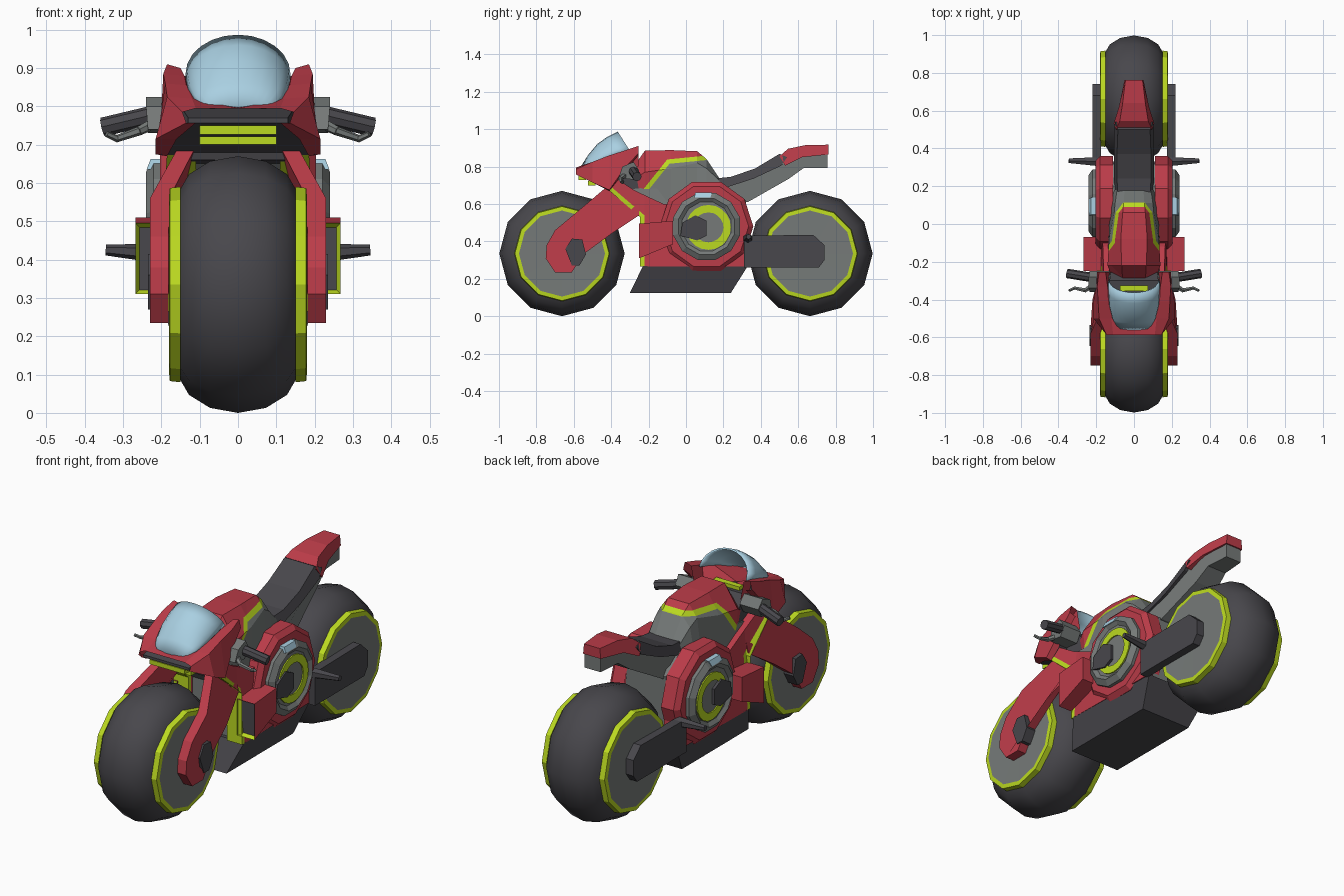
import bpy, bmesh, math
from mathutils import Vector


def mat(name, rgb):
    m = bpy.data.materials.new(name)
    m.diffuse_color = (*rgb, 1)
    return m


RED = mat("red_paint", (0.50, 0.045, 0.066))
LIME = mat("lime_trim", (0.50, 0.70, 0.015))
GREY = mat("grey_metal", (0.18, 0.195, 0.19))
DARK = mat("dark_rubber", (0.065, 0.063, 0.072))
BLUE = mat("pale_blue_glass", (0.40, 0.63, 0.76))


def finish(name, bm, mats):
    """Turn a right-hand half mesh into an object mirrored across x = 0."""
    bmesh.ops.recalc_face_normals(bm, faces=bm.faces[:])
    me = bpy.data.meshes.new(name)
    bm.to_mesh(me)
    bm.free()
    for m in mats:
        me.materials.append(m)
    ob = bpy.data.objects.new(name, me)
    bpy.context.collection.objects.link(ob)
    ob.modifiers.new("mirror", 'MIRROR')
    return ob


def slab(name, pts, mats, xin=0.0, edit=None):
    """Side profile of (y, z, outer x[, inner x]) points, thick in x."""
    bm = bmesh.new()
    out = [bm.verts.new((p[2], p[0], p[1])) for p in pts]
    inn = [bm.verts.new((p[3] if len(p) > 3 else xin, p[0], p[1])) for p in pts]
    n = len(pts)
    bm.faces.new(out)
    if xin != 0:
        bm.faces.new(inn[::-1])
    for i in range(n):
        j = (i + 1) % n
        bm.faces.new((out[j], out[i], inn[i], inn[j]))
    bmesh.ops.recalc_face_normals(bm, faces=bm.faces[:])
    if edit:
        edit(bm)
    return finish(name, bm, mats)


def box(name, x, y, z, m):
    return slab(name, [(y[0], z[0], x[1]), (y[1], z[0], x[1]), (y[1], z[1], x[1]), (y[0], z[1], x[1])], [m], x[0])


def lathe(name, prof, cy, cz, seg, mats, strips, turn=0.0, smooth=()):
    """Spin (radius, x) points about the x axis; strips gives a material per band."""
    bm = bmesh.new()
    rings = []
    for r, x in prof:
        if r == 0:
            rings.append([bm.verts.new((x, cy, cz))] * seg)
        else:
            rings.append([bm.verts.new((x, cy + r * math.cos(turn + math.tau * i / seg),
                                        cz + r * math.sin(turn + math.tau * i / seg))) for i in range(seg)])
    for k, (a, b) in enumerate(zip(rings, rings[1:])):
        for i in range(seg):
            j = (i + 1) % seg
            vs = list(dict.fromkeys((a[i], a[j], b[j], b[i])))
            f = bm.faces.new(vs)
            f.material_index = strips[k]
            f.smooth = strips[k] in smooth
    return finish(name, bm, mats)


def loft(name, sections, mats, strips=None, cap=True, edit=None, smooth=False):
    """Skin half sections (y, [(x, z), ...]); x, z may be (x, y, z) too."""
    bm = bmesh.new()
    rows = [[bm.verts.new((p[0], y, p[1]) if len(p) == 2 else p) for p in sec] for y, sec in sections]
    for a, b in zip(rows, rows[1:]):
        for i in range(len(a) - 1):
            f = bm.faces.new((a[i], a[i + 1], b[i + 1], b[i]))
            f.material_index = strips[i] if strips else 0
            f.smooth = smooth
    if cap:
        bm.faces.new(rows[0])
        bm.faces.new(rows[-1][::-1])
    if edit:
        edit(bm)
    return finish(name, bm, mats)


def tube(name, p, q, r0, r1, m, seg=8):
    bm = bmesh.new()
    p, q = Vector(p), Vector(q)
    bmesh.ops.create_cone(bm, cap_ends=True, segments=seg, radius1=r0, radius2=r1, depth=(q - p).length)
    bmesh.ops.rotate(bm, verts=bm.verts, matrix=(q - p).to_track_quat('Z', 'Y').to_matrix())
    bmesh.ops.translate(bm, verts=bm.verts, vec=(p + q) / 2)
    return finish(name, bm, [m])


def stripe(lines, width, combine, indices):
    """Cut along side-view lines (y, z, normal y, normal z) and colour: before, within, after."""
    planes = [(Vector((0, y, z)), Vector((0, a, b)).normalized()) for y, z, a, b in lines]

    def edit(bm):
        for co, no in planes:
            for d in (0.0, width):
                bmesh.ops.bisect_plane(bm, geom=bm.verts[:] + bm.edges[:] + bm.faces[:],
                                       plane_co=co + no * d, plane_no=no)
        for f in bm.faces:
            d = combine(no.dot(f.calc_center_median() - co) for co, no in planes)
            f.material_index = indices[0] if d < 0 else indices[1] if d < width else indices[2]
    return edit


# wheels: smooth tyre, lime rim, grey disc
for name, cy in (("front_wheel", -0.663), ("rear_wheel", 0.663)):
    lathe(name, [(0.335, 0), (0.322, 0.073), (0.288, 0.128), (0.25, 0.15), (0.255, 0.15), (0.252, 0.178),
                 (0.23, 0.18), (0, 0.178)], cy, 0.335, 12, [DARK, LIME, GREY],
          [0, 0, 0, 1, 1, 1, 2], smooth=(0,))

# front fork legs and axle plates
slab("front_fork", [(-0.75, 0.31, 0.23), (-0.70, 0.235, 0.23), (-0.61, 0.235, 0.23), (-0.55, 0.33, 0.23),
                    (-0.40, 0.44, 0.22), (-0.25, 0.54, 0.18), (-0.25, 0.62, 0.16, 0.12), (-0.42, 0.695, 0.155, 0.11),
                    (-0.58, 0.56, 0.23, 0.18), (-0.70, 0.46, 0.23), (-0.745, 0.38, 0.23)], [RED], 0.181)
slab("front_axle_plate", [(-0.645, 0.36, 0.235), (-0.61, 0.415, 0.235), (-0.555, 0.41, 0.235), (-0.535, 0.33, 0.235),
                          (-0.57, 0.27, 0.235), (-0.61, 0.27, 0.235)], [DARK], 0.182)

# engine core, belly pan and swing arm
slab("engine_core", [(-0.21, 0.26, 0.16), (-0.21, 0.52, 0.16), (-0.37, 0.67, 0.14), (-0.2, 0.69, 0.12),
                     (0.2, 0.70, 0.11), (0.32, 0.62, 0.11), (0.32, 0.26, 0.15)], [GREY])
slab("belly_pan", [(-0.23, 0.268, 0.195), (0.33, 0.268, 0.18), (0.24, 0.125, 0.145), (-0.30, 0.125, 0.145)], [DARK])
slab("swing_arm", [(0.31, 0.26, 0.22), (0.31, 0.43, 0.22), (0.68, 0.435, 0.22), (0.74, 0.38, 0.22),
                   (0.74, 0.30, 0.22), (0.71, 0.26, 0.22)], [DARK], 0.175)

# side fairing with lime leading edge
slab("side_fairing", [(-0.245, 0.265, 0.195), (-0.245, 0.53, 0.195), (-0.42, 0.68, 0.185), (-0.38, 0.74, 0.17),
                      (-0.27, 0.67, 0.16), (-0.12, 0.60, 0.165), (0.10, 0.60, 0.18), (0.33, 0.48, 0.185),
                      (0.34, 0.35, 0.185), (0.31, 0.265, 0.185)], [LIME, RED], 0.11,
     stripe([(-0.245, 0.4, 1, 0), (-0.245, 0.53, 0.15, 0.175)], 0.022, max, (0, 0, 1)))


# air scoops: front face inset, lime lip, dark opening
def scoop_mouth(bm):
    f = min(bm.faces, key=lambda f: f.calc_center_median().y)
    f.material_index = 1
    bmesh.ops.inset_region(bm, faces=[f], thickness=0.015, depth=0)
    f.material_index = 2
    bmesh.ops.translate(bm, verts=f.verts, vec=(0, 0.02, 0))


slab("air_scoop", [(-0.25, 0.31, 0.268), (-0.25, 0.495, 0.268), (-0.07, 0.51, 0.268), (-0.07, 0.385, 0.268)],
     [RED, LIME, DARK], 0.17, scoop_mouth)

# round engine covers
lathe("engine_surround", [(0.25, 0.11), (0.25, 0.18), (0.225, 0.203), (0, 0.203)], 0.11, 0.48, 10, [RED],
      [0, 0, 0], math.radians(36) * 0)
lathe("engine_cover", [(0.185, 0.19), (0.185, 0.22), (0.155, 0.24), (0.135, 0.226), (0, 0.226)], 0.11, 0.48, 12,
      [GREY], [0] * 4, math.radians(15))
lathe("engine_lime_ring", [(0.12, 0.224), (0.12, 0.232), (0.08, 0.232), (0.08, 0.224)], 0.12, 0.475, 20, [LIME],
      [0] * 3)
slab("engine_pipe_block", [(-0.03, 0.43, 0.24), (-0.02, 0.5, 0.24), (0.05, 0.54, 0.24), (0.11, 0.51, 0.24),
                           (0.11, 0.43, 0.24), (0.06, 0.405, 0.24)], [DARK], 0.2)
slab("engine_window", [(0.045, 0.635, 0.239), (0.13, 0.635, 0.239), (0.14, 0.662, 0.228), (0.05, 0.662, 0.228)],
     [BLUE], 0.2)
tube("foot_peg", (0.18, 0.33, 0.415), (0.345, 0.335, 0.425), 0.028, 0.014, DARK, 6)

# tank: red top, lime line, grey knee area
TANK = [(-0.30, 0.06, 0.77, 0.11, 0.72, 0.10, 0.63), (-0.22, 0.065, 0.885, 0.14, 0.77, 0.125, 0.62),
        (-0.08, 0.07, 0.888, 0.132, 0.79, 0.135, 0.60), (0.06, 0.06, 0.882, 0.105, 0.82, 0.13, 0.64),
        (0.11, 0.055, 0.84, 0.10, 0.79, 0.125, 0.66), (0.18, 0.05, 0.735, 0.09, 0.725, 0.11, 0.68)]
loft("tank", [(y, [(0, zt), (a, zt), (b, zm), (c, zb), (0, zb)]) for y, a, zt, b, zm, c, zb in TANK],
     [RED, LIME, GREY],
     edit=stripe([(-0.235, 0.67, 0.15, -0.12), (-0.10, 0.838, 0.02, -0.2)], 0.024, min, (0, 1, 2)))

# nose fairing with dark underside
NOSE = [(-0.588, 0.795, 0.11, 0.795, 0.145, 0.785, 0.135, 0.757, 0.11, 0.757),
        (-0.50, 0.80, 0.12, 0.82, 0.185, 0.825, 0.215, 0.715, 0.16, 0.715),
        (-0.41, 0.80, 0.135, 0.855, 0.19, 0.86, 0.215, 0.675, 0.185, 0.67),
        (-0.33, 0.80, 0.14, 0.88, 0.195, 0.885, 0.20, 0.79, 0.17, 0.77),
        (-0.255, 0.80, 0.15, 0.90, 0.185, 0.91, 0.195, 0.87, 0.16, 0.86)]
loft("nose_fairing", [(s[0], [(0, s[1]), s[2:4], s[4:6], s[6:8], s[8:10]]) for s in NOSE[:3]]
     + [(s[0], [(0.13, s[1])] + [s[2:4], s[4:6], s[6:8], s[8:10]]) for s in NOSE[3:]],
     [RED], cap=False)
slab("nose_underside", [(-0.583, 0.77, 0.13), (-0.583, 0.757, 0.13), (-0.50, 0.717, 0.19), (-0.41, 0.672, 0.20),
                        (-0.36, 0.74, 0.17), (-0.40, 0.80, 0.15)], [DARK])
box("upper_grille_bar", (0, 0.10), (-0.575, -0.535), (0.727, 0.75), LIME)
box("lower_grille_bar", (0, 0.10), (-0.525, -0.485), (0.70, 0.722), LIME)

# windscreen: half-arch sections from nose to open rear rim
SCREEN = [(-0.565, 0.795, 0.08, -0.562, 0.80), (-0.50, 0.815, 0.115, -0.525, 0.86), (-0.43, 0.84, 0.132, -0.475, 0.92),
          (-0.36, 0.865, 0.137, -0.42, 0.96), (-0.30, 0.885, 0.137, -0.365, 0.987)]
arches = []
for yb, zb, w, yt, zt in SCREEN:
    arc = []
    for k in range(7):
        a = math.pi / 2 * k / 6
        c, s = math.cos(a), math.sin(a)
        arc.append((w * s, yb + (yt - yb) * c, zb + (zt - zb) * c))
    arches.append((0, arc))
screen = loft("windscreen", arches, [BLUE], cap=False, smooth=True)
screen.modifiers.new("thickness", 'SOLIDIFY').thickness = 0.008

# steering head, dash and handlebars
slab("steering_head", [(-0.42, 0.66, 0.13), (-0.45, 0.79, 0.13), (-0.30, 0.81, 0.13), (-0.24, 0.74, 0.12),
                       (-0.26, 0.64, 0.12)], [DARK])
box("dash_strip", (0, 0.075), (-0.355, -0.325), (0.805, 0.825), LIME)
slab("bar_clamp", [(-0.36, 0.74, 0.235), (-0.34, 0.80, 0.24), (-0.28, 0.825, 0.24), (-0.25, 0.78, 0.235),
                   (-0.28, 0.73, 0.235)], [GREY], 0.13)
tube("hand_grip", (0.21, -0.285, 0.78), (0.353, -0.262, 0.746), 0.025, 0.025, DARK)
tube("brake_lever_root", (0.21, -0.32, 0.76), (0.26, -0.352, 0.735), 0.016, 0.012, GREY, 6)
tube("brake_lever", (0.255, -0.352, 0.737), (0.318, -0.338, 0.715), 0.012, 0.009, GREY, 6)
tube("brake_lever_tip", (0.312, -0.338, 0.714), (0.343, -0.352, 0.728), 0.009, 0.008, GREY, 6)

# seat, tail frame and red tail
slab("seat", [(0.14, 0.69, 0.10), (0.14, 0.735, 0.085), (0.24, 0.745, 0.09), (0.37, 0.79, 0.09), (0.50, 0.868, 0.085),
              (0.54, 0.85, 0.10), (0.51, 0.805, 0.105), (0.36, 0.735, 0.105), (0.22, 0.69, 0.105)], [DARK])
slab("tail_frame", [(0.18, 0.69, 0.095), (0.36, 0.74, 0.09), (0.53, 0.82, 0.085), (0.60, 0.86, 0.065),
                    (0.757, 0.875, 0.045), (0.757, 0.793, 0.045), (0.63, 0.793, 0.055), (0.55, 0.735, 0.065),
                    (0.33, 0.61, 0.10), (0.18, 0.60, 0.10)], [GREY])
slab("tail_cowl", [(0.50, 0.855, 0.095), (0.545, 0.895, 0.075), (0.64, 0.915, 0.06), (0.763, 0.917, 0.045),
                   (0.763, 0.865, 0.05), (0.62, 0.85, 0.08), (0.53, 0.805, 0.108)], [RED])
